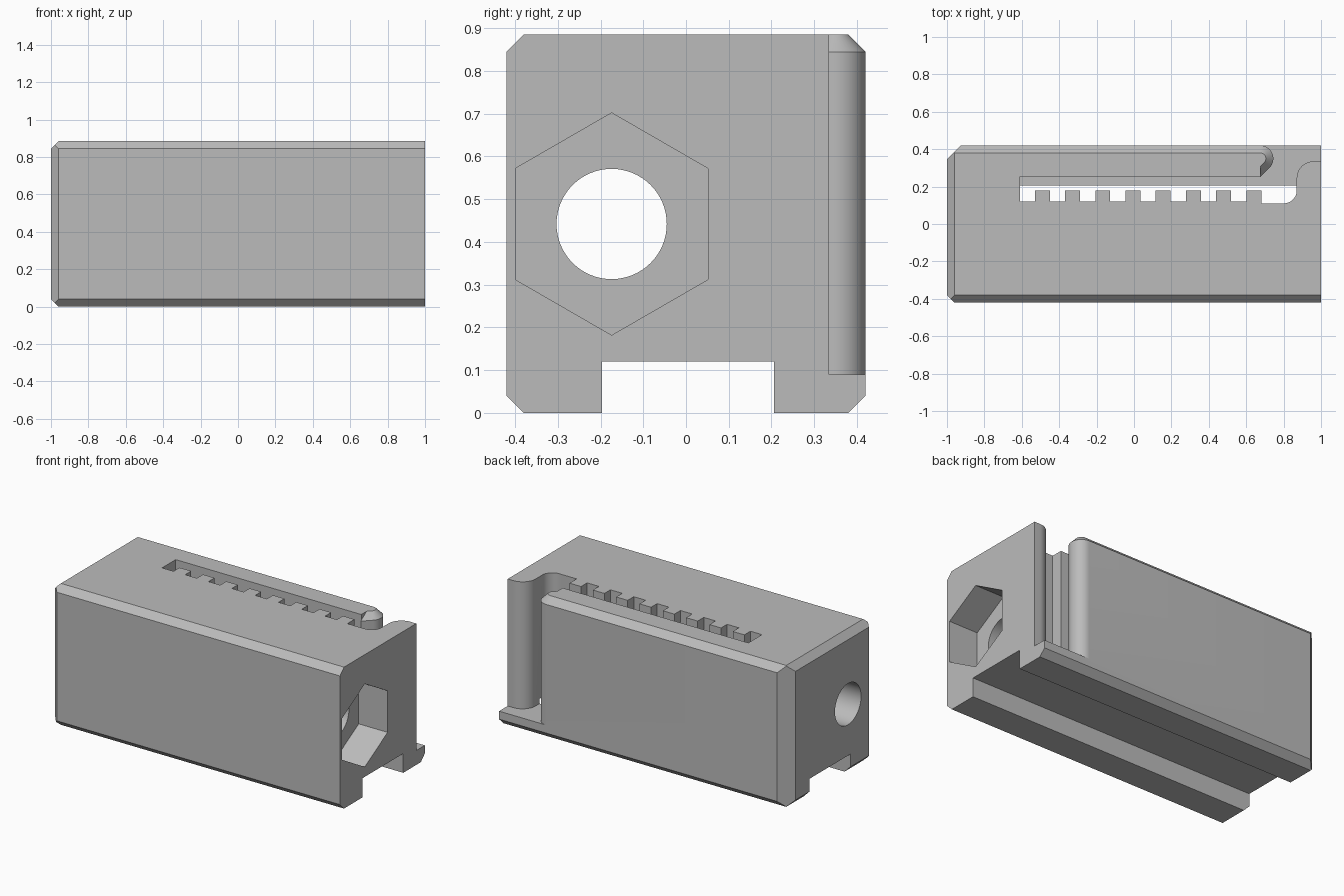
import bpy, bmesh
from math import pi, sin, cos, sqrt
from mathutils import Vector

if "Cube" in bpy.data.objects:
    bpy.data.objects.remove(bpy.data.objects["Cube"], do_unlink=True)

HALF_Y, TOP, CH = 0.42, 0.885, 0.04

grey = bpy.data.materials.new("plain grey")
grey.use_nodes = True
grey.diffuse_color = (0.5, 0.5, 0.5, 1)
grey.node_tree.nodes["Principled BSDF"].inputs["Base Color"].default_value = (0.5, 0.5, 0.5, 1)


def to_object(name, bm):
    bmesh.ops.recalc_face_normals(bm, faces=bm.faces)
    mesh = bpy.data.meshes.new(name)
    bm.to_mesh(mesh)
    bm.free()
    mesh.materials.append(grey)
    ob = bpy.data.objects.new(name, mesh)
    bpy.context.collection.objects.link(ob)
    return ob


def loft(name, rings):
    """Solid through a list of rings with equal point counts."""
    bm = bmesh.new()
    loops = [[bm.verts.new(p) for p in ring] for ring in rings]
    n = len(loops[0])
    for a, b in zip(loops, loops[1:]):
        for i in range(n):
            j = (i + 1) % n
            bm.faces.new((a[i], a[j], b[j], b[i]))
    bm.faces.new(loops[0])
    bm.faces.new(loops[-1])
    return to_object(name, bm)


def arc(cx, cy, r, start, end, steps=16):
    angles = [(start + (end - start) * i / steps) * pi / 180 for i in range(steps + 1)]
    return [(cx + r * cos(a), cy + r * sin(a)) for a in angles]


def prism_z(name, outline, z0, z1):
    return loft(name, [[(x, y, z) for x, y in outline] for z in (z0, z1)])


def prism_x(name, outline, x0, x1):
    return loft(name, [[(x, y, z) for y, z in outline] for x in (x0, x1)])


def combine(target, tool, operation):
    mod = target.modifiers.new(tool.name, "BOOLEAN")
    mod.object, mod.operation, mod.solver = tool, operation, "EXACT"
    bpy.context.view_layer.objects.active = target
    bpy.ops.object.modifier_apply(modifier=mod.name)
    bpy.data.objects.remove(tool, do_unlink=True)


# Block with chamfered long edges and one chamfered end
bm = bmesh.new()
bmesh.ops.create_cube(bm, size=1)
for v in bm.verts:
    v.co = Vector((v.co.x * 2, v.co.y * 2 * HALF_Y, (v.co.z + 0.5) * TOP))
chamfers = []
for sy in (-1, 1):
    chamfers += [((0, sy * HALF_Y, TOP - CH), (0, sy, 1)), ((0, sy * HALF_Y, CH), (0, sy, -1))]
chamfers += [((-1, 0, TOP - CH), (-1, 0, 1)), ((-1, 0, CH), (-1, 0, -1)),
             ((-1, CH - HALF_Y, 0), (-1, -1, 0)), ((-1, HALF_Y - 0.075, 0), (-1, 1, 0))]
for co, no in chamfers:
    cut = bmesh.ops.bisect_plane(bm, geom=bm.verts[:] + bm.edges[:] + bm.faces[:], dist=1e-5,
                                 plane_co=co, plane_no=Vector(no).normalized(), clear_outer=True)
    edges = [e for e in cut["geom_cut"] if isinstance(e, bmesh.types.BMEdge)]
    bmesh.ops.holes_fill(bm, edges=edges, sides=0)
block = to_object("block_body", bm)

# Groove along the underside
groove = [(-0.197, -0.1), (0.206, -0.1), (0.206, 0.12), (-0.197, 0.12)]
combine(block, prism_x("groove", groove, -1.2, 1.2), "DIFFERENCE")

# Toothed slot opening into a curved notch at the back corner
slot = [(-0.61, 0.255), (-0.61, 0.12)]
for i in range(8):
    x = -0.53 + 0.1615 * i
    slot += [(x, 0.12), (x, 0.18), (x + 0.08, 0.18), (x + 0.08, 0.12)]
slot[-1] = (slot[-1][0], 0.11)
slot += arc(0.8, 0.18, 0.07, -90, 0) + arc(0.96, 0.245, 0.09, 180, 90)
slot += [(1.2, 0.335), (1.2, 0.6), (0.675, 0.6), (0.675, 0.255)]
combine(block, prism_z("slot", slot, 0.09, 1.1), "DIFFERENCE")

# Rounded, chamfered tip on the thin arm
rings = []
for r, z in ((0.07, 0.06), (0.07, TOP - CH), (0.03, TOP)):
    outline = arc(0.675, 0.35, r, 90, -45) + [(0.675, 0.35 - r * sqrt(2))]
    rings.append([(x, y, z) for x, y in outline])
combine(block, loft("arm_tip", rings), "UNION")

# Bolt hole through the length, with a hexagonal nut pocket
hole = arc(-0.174, 0.442, 0.129, 0, 360, 64)[:-1]
combine(block, prism_x("bolt_hole", hole, -1.2, 1.2), "DIFFERENCE")
pocket = arc(-0.174, 0.442, 0.26, 30, 390, 6)[:-1]
combine(block, prism_x("nut_pocket", pocket, 0.8, 1.2), "DIFFERENCE")

bpy.ops.object.select_all(action="DESELECT")
block.select_set(True)
bpy.context.view_layer.objects.active = block
bpy.ops.object.shade_smooth_by_angle(angle=pi / 6)
